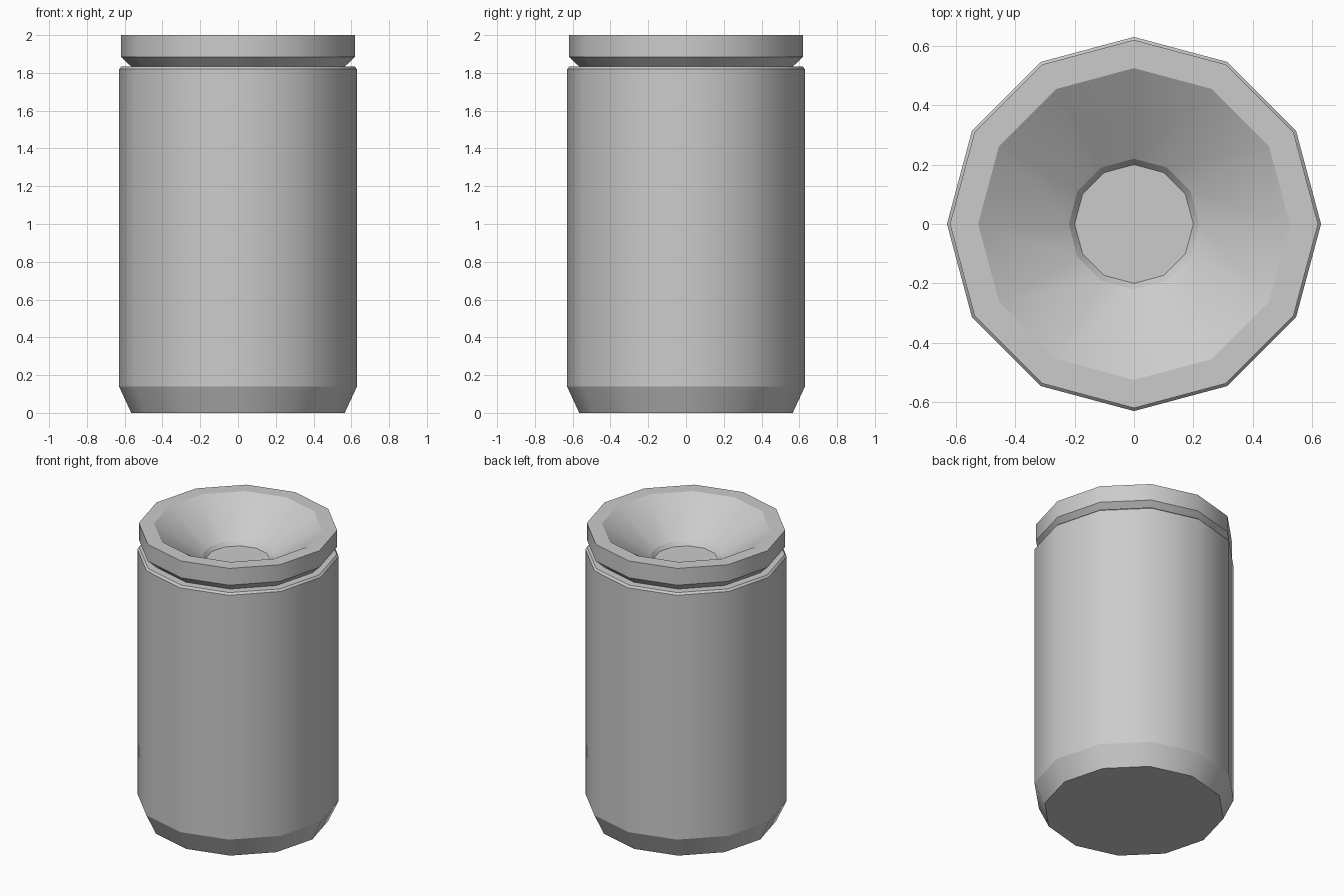
import bpy, bmesh, math

if "Cube" in bpy.data.objects:
    bpy.data.objects.remove(bpy.data.objects["Cube"])

SIDES = 12


def lathe(name, profile):
    """Spin (radius, z) points round z; cap both ends; keep the rings sharp."""
    bm = bmesh.new()
    rings = []
    for r, z in profile:
        rings.append([bm.verts.new((r * math.cos(math.tau * i / SIDES),
                                    r * math.sin(math.tau * i / SIDES), z))
                      for i in range(SIDES)])
    for a, b in zip(rings, rings[1:]):
        for i in range(SIDES):
            j = (i + 1) % SIDES
            bm.faces.new((a[i], a[j], b[j], b[i]))
    bm.faces.new(rings[0][::-1])
    bm.faces.new(rings[-1])
    bmesh.ops.recalc_face_normals(bm, faces=bm.faces)
    for f in bm.faces:
        f.smooth = True
    for e in bm.edges:
        if abs(e.verts[0].co.z - e.verts[1].co.z) < 1e-5:
            e.smooth = False
    mesh = bpy.data.meshes.new(name)
    bm.to_mesh(mesh)
    bm.free()
    obj = bpy.data.objects.new(name, mesh)
    bpy.context.collection.objects.link(obj)
    return obj


# Canister: chamfered base, straight wall, groove, rim, funnel and its floor
lathe("canister_body", [
    (0.565, 0.0), (0.63, 0.14), (0.63, 1.82), (0.618, 1.833),
    (0.565, 1.833), (0.62, 1.885), (0.62, 2.0),
    (0.525, 2.0), (0.22, 1.80), (0.20, 1.775),
])
